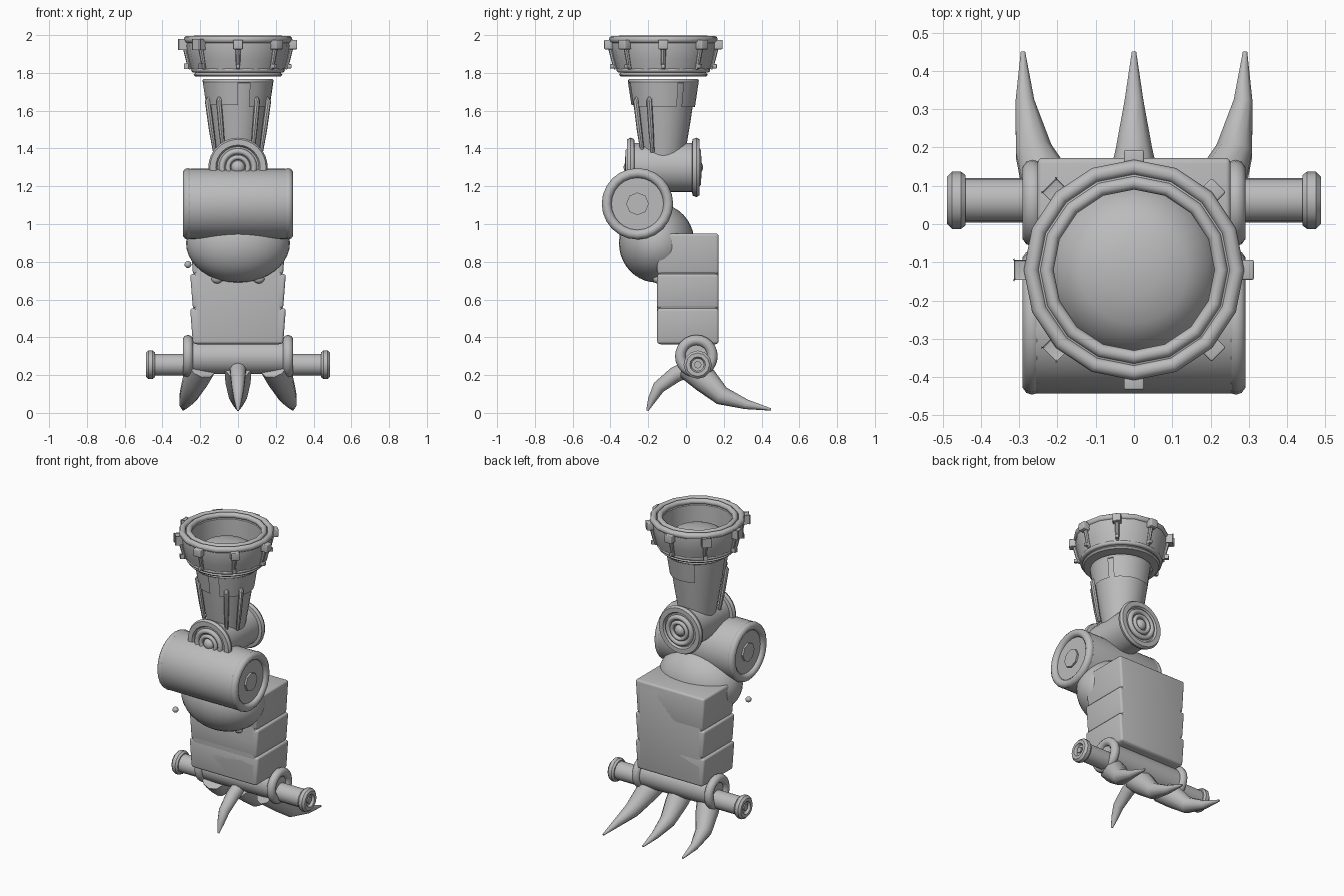
import bpy, bmesh, math
from mathutils import Vector, Matrix

if "Cube" in bpy.data.objects:
    bpy.data.objects.remove(bpy.data.objects["Cube"])

grey = bpy.data.materials.new("plain grey")
grey.use_nodes = True
colour = (0.5, 0.5, 0.5, 1)
grey.diffuse_color = colour
grey.node_tree.nodes["Principled BSDF"].inputs["Base Color"].default_value = colour


def finish(bm, name, angle=35):
    bmesh.ops.recalc_face_normals(bm, faces=bm.faces)
    mesh = bpy.data.meshes.new(name)
    bm.to_mesh(mesh)
    bm.free()
    mesh.materials.append(grey)
    ob = bpy.data.objects.new(name, mesh)
    bpy.context.collection.objects.link(ob)
    bpy.ops.object.select_all(action='DESELECT')
    ob.select_set(True)
    bpy.context.view_layer.objects.active = ob
    bpy.ops.object.shade_smooth_by_angle(angle=math.radians(angle))
    return ob


def lathe(name, profile, centre, axis='Z', sides=32, angle=35):
    """Spin (radius, height) points about an axis through centre."""
    bm = bmesh.new()
    verts = [bm.verts.new((r, 0, h)) for r, h in profile]
    edges = [bm.edges.new(p) for p in zip(verts, verts[1:])]
    bmesh.ops.spin(bm, geom=verts + edges, axis=(0, 0, 1), cent=(0, 0, 0),
                   steps=sides, angle=math.tau)
    bmesh.ops.remove_doubles(bm, verts=bm.verts, dist=0.0005)
    turn = Vector((0, 0, 1)).rotation_difference(
        {'X': Vector((1, 0, 0)), 'Y': Vector((0, 1, 0)), 'Z': Vector((0, 0, 1)),
         '-X': Vector((-1, 0, 0)), '-Y': Vector((0, -1, 0))}[axis]).to_matrix().to_4x4()
    bm.transform(Matrix.Translation(centre) @ turn)
    return finish(bm, name, angle)


def ring(name, radius, thick, centre, axis='Z', sides=32):
    steps = 10
    profile = [(radius + thick * math.cos(math.tau * i / steps),
                thick * math.sin(math.tau * i / steps)) for i in range(steps + 1)]
    return lathe(name, profile, centre, axis, sides, 50)


def block(name, size, centre, bevel=0.0, spin=0.0, top=1.0):
    bm = bmesh.new()
    bmesh.ops.create_cube(bm, size=1)
    for v in bm.verts:
        if v.co.z > 0:
            v.co.x *= top
    bm.transform(Matrix.Translation(centre) @ Matrix.Rotation(spin, 4, 'Z')
                 @ Matrix.Diagonal((*size, 1)))
    if bevel:
        bmesh.ops.bevel(bm, geom=bm.edges[:], offset=bevel, segments=3,
                        profile=0.5, affect='EDGES')
    return finish(bm, name)


def tube(name, path, radii, sides=10):
    """Tapered round tube through the path points."""
    bm = bmesh.new()
    pts = [Vector(p) for p in path]
    loops = []
    for i, p in enumerate(pts):
        along = (pts[min(i + 1, len(pts) - 1)] - pts[max(i - 1, 0)]).normalized()
        u = along.cross(Vector((1, 0, 0))).normalized()
        w = along.cross(u)
        loops.append([bm.verts.new(p + radii[i] * (math.cos(a) * u + math.sin(a) * w))
                      for a in (math.tau * k / sides for k in range(sides))])
    for a, b in zip(loops, loops[1:]):
        for k in range(sides):
            n = (k + 1) % sides
            bm.faces.new((a[k], a[n], b[n], b[k]))
    bm.faces.new(loops[0])
    bm.faces.new(loops[-1])
    return finish(bm, name, 40)


def ball(name, centre, scale):
    bm = bmesh.new()
    bmesh.ops.create_uvsphere(bm, u_segments=32, v_segments=20, radius=1)
    bm.transform(Matrix.Translation(centre) @ Matrix.Diagonal((*scale, 1)))
    return finish(bm, name, 60)


NECK_Y = -0.12
top = (0, NECK_Y, 0)

# Upper collar with a dome inside
lathe("collar", [(0.21, 1.8), (0.245, 1.81), (0.262, 1.87), (0.277, 1.94), (0.275, 1.975),
                 (0.24, 1.985), (0.215, 1.96), (0.21, 1.8)], top, sides=16)
ring("collar_rim_outer", 0.268, 0.02, (0, NECK_Y, 1.977), sides=16)
ring("collar_rim_inner", 0.228, 0.018, (0, NECK_Y, 1.98), sides=16)
ring("collar_lip", 0.235, 0.013, (0, NECK_Y, 1.815))
lathe("collar_flange", [(0, 1.78), (0.225, 1.78), (0.235, 1.79), (0.225, 1.803), (0, 1.803)], top)
lathe("collar_dome", [(0.214, 1.8), (0.19, 1.85), (0.14, 1.885), (0.07, 1.905), (0, 1.91)],
      top, angle=60)
for i in range(8):
    a = math.tau * i / 8

    def out(r, z):
        return (r * math.cos(a), NECK_Y + r * math.sin(a), z)
    block("collar_bolt", (0.05, 0.052, 0.05), out(0.288, 1.95), 0.005, a)
    block("collar_stud", (0.022, 0.02, 0.022), out(0.272, 1.835), 0.003, a)
    tube("collar_rib", [out(0.278, 1.93), out(0.262, 1.86), out(0.25, 1.82)], [0.014, 0.012, 0.01], 8)

# Tapered neck with guard plates and cables
lathe("neck", [(0, 1.76), (0.175, 1.76), (0.17, 1.72), (0.145, 1.55), (0.12, 1.4), (0.11, 1.34),
               (0, 1.34)], top, sides=24)
ring("neck_rim", 0.178, 0.01, (0, NECK_Y, 1.757))


def guard(name, start, end, low):
    bm = bmesh.new()
    grid = []
    for z, r in ((1.75, 0.187), (low, 0.187 - 0.15 * (1.75 - low))):
        grid.append([bm.verts.new((r * math.cos(t), NECK_Y + r * math.sin(t), z))
                     for t in (math.radians(start + (end - start) * k / 8) for k in range(9))])
    faces = [bm.faces.new((grid[0][k], grid[0][k + 1], grid[1][k + 1], grid[1][k])) for k in range(8)]
    bmesh.ops.solidify(bm, geom=faces, thickness=0.012)
    finish(bm, name)


guard("neck_guard_back", 35, 120, 1.62)
guard("neck_guard_front", 185, 270, 1.63)
guard("neck_guard_side", -70, 25, 1.62)
for deg in (205, 235, 305, 335):
    a = math.radians(deg)
    c, s = math.cos(a), math.sin(a)
    tube("neck_cable", [(r * c, NECK_Y + r * s, z) for r, z in
                        ((0.15, 1.69), (0.177, 1.65), (0.155, 1.5), (0.135, 1.38))],
         [0.012, 0.015, 0.014, 0.01], 8)

# Upper joint running front to back, with stepped round caps
KNEE_Z = 1.3
lathe("upper_joint", [(0, -0.29), (0.13, -0.29), (0.13, 0.05), (0, 0.05)], (0, 0, KNEE_Z), 'Y')
for axis, y, side in (('Y', 0.05, 1), ('-Y', -0.29, -1)):
    lathe("joint_cap", [(0.12, -0.02), (0.15, -0.015), (0.157, 0.005), (0.148, 0.022), (0.118, 0.022),
                        (0.11, 0.008), (0, 0.008)], (0, y, KNEE_Z), axis)
    ring("joint_cap_ring", 0.085, 0.016, (0, y + side * 0.015, KNEE_Z), axis)
    ring("joint_cap_ring_small", 0.053, 0.013, (0, y + side * 0.02, KNEE_Z), axis)
    ball("joint_cap_stud", (0, y + side * 0.01, KNEE_Z), (0.036, 0.03, 0.036))

# Wide joint running side to side
wide = (0, -0.257, 1.107)
lathe("wide_joint", [(0, -0.268), (0.182, -0.268), (0.186, -0.25), (0.186, 0.25), (0.182, 0.268),
                     (0, 0.268)], wide, 'X', 40)
for axis, side in (('X', 1), ('-X', -1)):
    ring("wide_joint_rim", 0.163, 0.026, (side * 0.266, wide[1], wide[2]), axis, 24)
    lathe("wide_joint_hub", [(0.06, 0.26), (0.06, 0.28), (0, 0.28)], wide, axis, 8)

# Rounded belly
ball("belly", (0, -0.155, 0.9), (0.275, 0.2, 0.21))

# Stacked shin box
block("shin_core", (0.47, 0.325, 0.575), (0, 0.01, 0.65), 0.02)
for low, high in ((0.365, 0.553), (0.553, 0.735), (0.735, 0.95)):
    block("shin_segment", (0.478, 0.325, high - low), (0, 0.01, (low + high) / 2), 0.014, 0, 1.06)
for x in (-0.11, 0.11):
    ball("shin_rivet", (x, -0.15, 0.71), (0.03, 0.025, 0.025))
ball("loose_rivet", (-0.265, -0.275, 0.785), (0.018, 0.018, 0.018))

# Ankle axle with stub ends
lathe("ankle", [(0, -0.27), (0.09, -0.27), (0.09, 0.27), (0, 0.27)], (0, 0.055, 0.295), 'X')
for axis, side in (('X', 1), ('-X', -1)):
    ring("ankle_rim", 0.085, 0.028, (side * 0.265, 0.055, 0.3), axis, 24)
    lathe("axle_stub", [(0, 0.2), (0.058, 0.2), (0.058, 0.45), (0, 0.45)],
          (0, 0.062, 0.255), axis, 16)
    lathe("axle_end", [(0.05, 0.44), (0.066, 0.44), (0.075, 0.452), (0.075, 0.475), (0.062, 0.488),
                       (0.042, 0.488), (0.034, 0.472), (0, 0.472)], (0, 0.062, 0.255), axis, 12)
    lathe("axle_pin", [(0.02, 0.46), (0.02, 0.482), (0, 0.482)], (0, 0.062, 0.255), axis, 8)

# Three rear claws and one front claw
for side in (-1, 0, 1):
    tube("rear_claw", [(side * x, y, z) for x, y, z in
                       ((0.19, 0.02, 0.245), (0.225, 0.1, 0.175), (0.262, 0.19, 0.09),
                        (0.285, 0.32, 0.045), (0.29, 0.45, 0.018))],
         [0.075, 0.07, 0.05, 0.026, 0.006])
tube("front_claw", [(0, 0.04, 0.25), (0, -0.06, 0.2), (0, -0.145, 0.135), (0, -0.18, 0.07),
                    (0, -0.205, 0.012)], [0.045, 0.042, 0.034, 0.022, 0.006])
